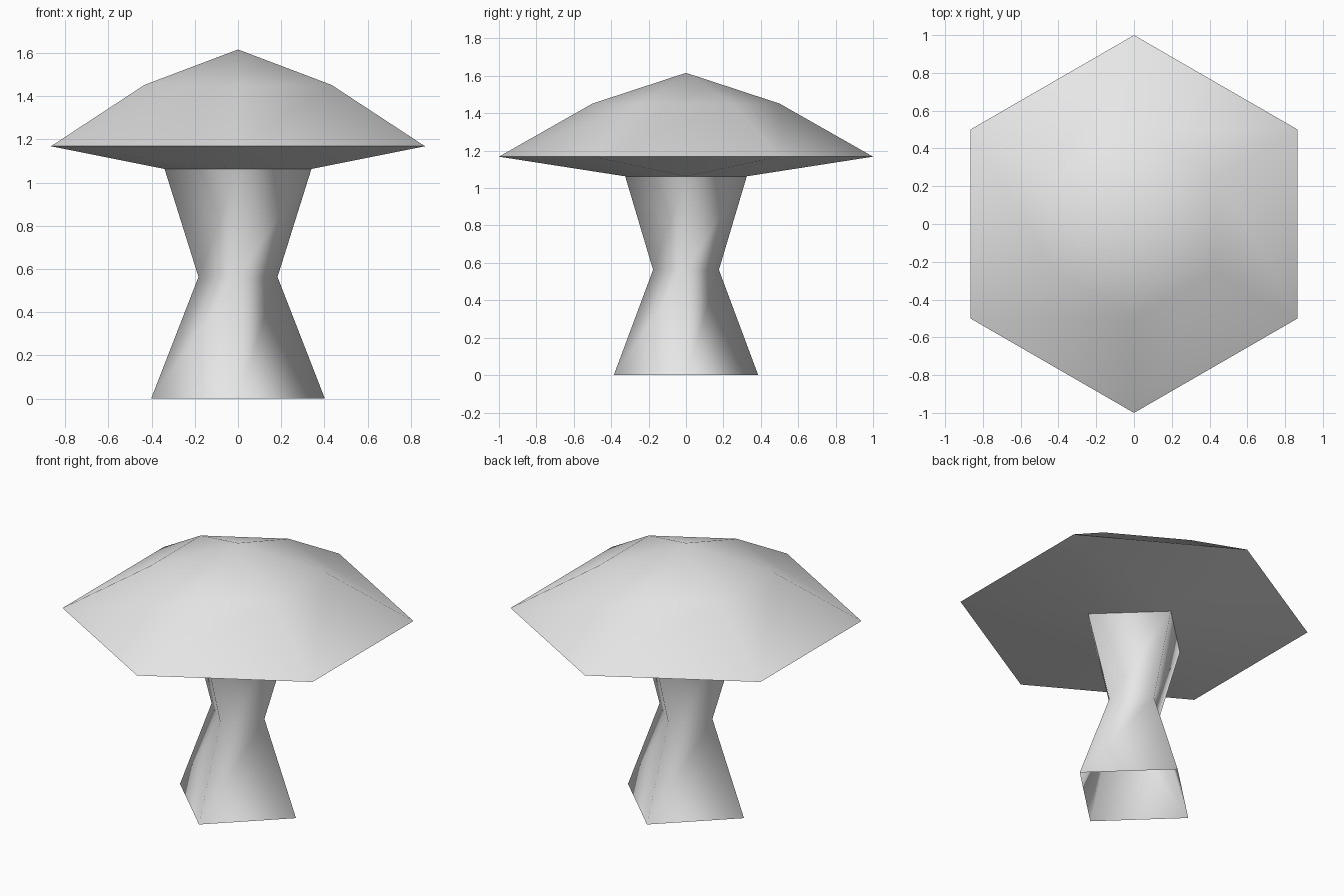
import bpy
import bmesh
from math import cos, sin, radians

cube = bpy.data.objects.get("Cube")
if cube:
    bpy.data.objects.remove(cube, do_unlink=True)

grey = bpy.data.materials.new("light_grey")
grey.use_nodes = True
GREY = (0.8, 0.8, 0.8, 1)
grey.diffuse_color = GREY
grey.node_tree.nodes["Principled BSDF"].inputs["Base Color"].default_value = GREY


def ring(bm, sides, start, rx, ry, z):
    """Polygon of vertices, counter-clockwise from above."""
    angles = [radians(start + 360 * i / sides) for i in range(sides)]
    return [bm.verts.new((rx * cos(a), ry * sin(a), z)) for a in angles]


def bridge(bm, low, high):
    """Outward-facing quads between two equal rings."""
    n = len(low)
    for i in range(n):
        j = (i + 1) % n
        bm.faces.new((low[i], low[j], high[j], high[i]))


def finish(bm, name):
    mesh = bpy.data.meshes.new(name)
    bm.to_mesh(mesh)
    bm.free()
    mesh.materials.append(grey)
    obj = bpy.data.objects.new(name, mesh)
    bpy.context.collection.objects.link(obj)
    bpy.ops.object.select_all(action="DESELECT")
    obj.select_set(True)
    bpy.context.view_layer.objects.active = obj
    bpy.ops.object.shade_smooth_by_angle(angle=radians(100))
    return obj


STEM_TOP = (0.34, 0.325, 1.063)

# Stem: pinched four-sided tube, open at the bottom
bm = bmesh.new()
rings = [ring(bm, 4, 0, *size)
         for size in ((0.402, 0.386, 0), (0.183, 0.176, 0.563), STEM_TOP)]
for low, high in zip(rings, rings[1:]):
    bridge(bm, low, high)
finish(bm, "stem")

# Cap: six-sided dome in two slopes
bm = bmesh.new()
rim = ring(bm, 6, 30, 1, 1, 1.168)
shoulder = ring(bm, 6, 30, 0.5, 0.5, 1.452)
apex = bm.verts.new((0, 0, 1.616))
bridge(bm, rim, shoulder)
for i in range(6):
    bm.faces.new((shoulder[i], shoulder[(i + 1) % 6], apex))

# Cap underside: joins the six-sided rim to the four stem corners
collar = ring(bm, 4, 0, *STEM_TOP)
nearest = [1, 1, 2, 3, 3, 0]
for i in range(6):
    here, before = nearest[i], nearest[i - 1]
    bm.faces.new((rim[(i + 1) % 6], rim[i], collar[here]))
    if here != before:
        bm.faces.new((rim[i], collar[before], collar[here]))
finish(bm, "cap")
